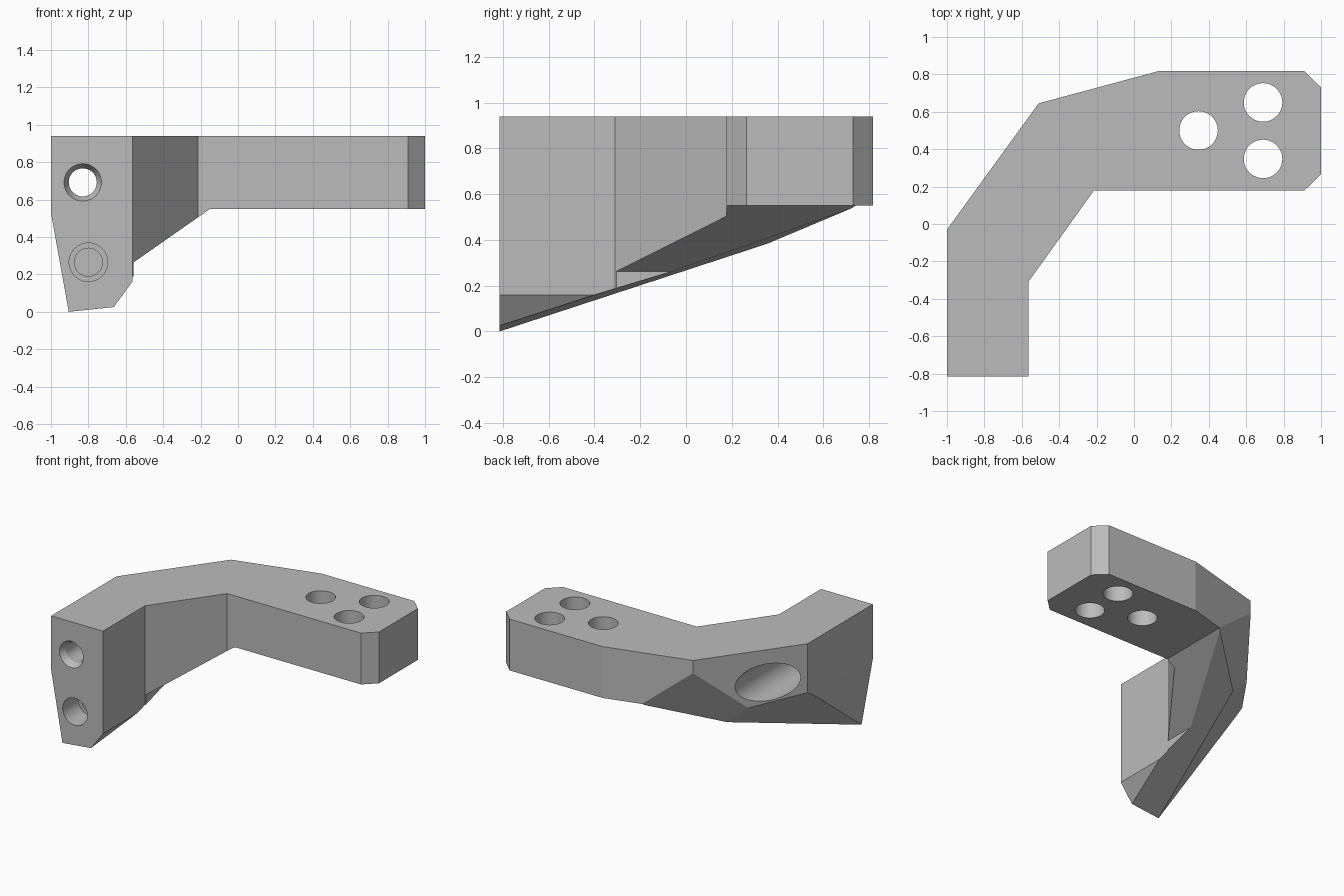
import bpy, bmesh, math
from mathutils import Matrix

cube = bpy.data.objects.get("Cube")
if cube:
    bpy.data.objects.remove(cube, do_unlink=True)

grey = bpy.data.materials.new("plain_grey")
grey.use_nodes = True
grey.diffuse_color = (0.5, 0.5, 0.5, 1)
grey.node_tree.nodes["Principled BSDF"].inputs["Base Color"].default_value = (0.5, 0.5, 0.5, 1)


def make_object(name, bm):
    bmesh.ops.recalc_face_normals(bm, faces=bm.faces)
    mesh = bpy.data.meshes.new(name)
    bm.to_mesh(mesh)
    bm.free()
    mesh.materials.append(grey)
    obj = bpy.data.objects.new(name, mesh)
    bpy.context.collection.objects.link(obj)
    return obj


def prism(name, outline, low, high, along_y=False, top=None):
    """Extrude an outline along z (or y); top(x, y) can slope the upper end."""
    bm = bmesh.new()
    put = (lambda a, b, c: (a, c, b)) if along_y else (lambda a, b, c: (a, b, c))
    lower = [bm.verts.new(put(a, b, low)) for a, b in outline]
    upper = [bm.verts.new(put(a, b, top(a, b) if top else high)) for a, b in outline]
    bm.faces.new(lower)
    bm.faces.new(upper)
    for i in range(len(outline)):
        j = (i + 1) % len(outline)
        bm.faces.new((lower[i], lower[j], upper[j], upper[i]))
    return make_object(name, bm)


def bore(name, center, steps, axis):
    """Turned cutter: steps are (radius, distance along the axis)."""
    bm = bmesh.new()
    count = 48
    rings = []
    for radius, d in steps:
        rings.append([bm.verts.new((radius * math.cos(2 * math.pi * k / count),
                                    radius * math.sin(2 * math.pi * k / count), d))
                      for k in range(count)])
    bm.faces.new(rings[0])
    bm.faces.new(rings[-1])
    for a, b in zip(rings, rings[1:]):
        for k in range(count):
            n = (k + 1) % count
            bm.faces.new((a[k], a[n], b[n], b[k]))
    turn = Matrix.Rotation(-math.pi / 2, 4, 'X') if axis == 'Y' else Matrix()
    bm.transform(Matrix.Translation(center) @ turn)
    return make_object(name, bm)


def combine(target, tool, operation):
    tool.hide_render = True
    mod = target.modifiers.new("cut", 'BOOLEAN')
    mod.operation, mod.solver, mod.object = operation, 'EXACT', tool
    bpy.ops.object.select_all(action='DESELECT')
    bpy.context.view_layer.objects.active = target
    target.select_set(True)
    bpy.ops.object.modifier_apply(modifier=mod.name)
    bpy.data.objects.remove(tool, do_unlink=True)


# Bent arm in plan
plan = [(-1, -0.815), (-0.565, -0.815), (-0.565, -0.31), (-0.215, 0.178),
        (0.91, 0.178), (1, 0.265), (1, 0.73), (0.91, 0.817), (0.13, 0.817),
        (-0.51, 0.645), (-1, -0.03)]
bracket = prism("bent_bracket", plan, -0.1, 0.94)

# Lower outline seen along the depth
elevation = [(-1.036, 0.73), (-0.905, 0.0), (-0.665, 0.025), (-0.56, 0.167),
             (-0.56, 0.263), (-0.15, 0.55), (1.1, 0.55), (1.1, 1.1), (-1.036, 1.1)]
combine(bracket, prism("elevation_tool", elevation, -1.2, 1.2, along_y=True), 'INTERSECT')

# Sloping underside, outer underside bevel and elbow bevel
area = [(-1.3, -1.1), (-0.15, -1.1), (-0.15, 1.1), (-1.3, 1.1)]
slopes = [lambda x, y: 0.104 * (x + 0.905) + 0.3 * (y + 0.815),
          lambda x, y: -1.028 * (x + 0.905) + 0.6 * (y + 0.815),
          lambda x, y: 0.382 - 1.34 * (x + 0.6) + 1.97 * (y - 0.35)]
for slope in slopes:
    combine(bracket, prism("slope_tool", area, -5, 0, top=slope), 'DIFFERENCE')

# Three mounting holes
for x, y in [(0.345, 0.5), (0.69, 0.65), (0.69, 0.348)]:
    combine(bracket, bore("mount_hole", (x, y, 0), [(0.103, 0.3), (0.103, 1.2)], 'Z'), 'DIFFERENCE')

# Through hole with front countersink and wide rear bore
through = [(0.1, -1), (0.1, -0.815), (0.075, -0.77), (0.075, -0.4), (0.14, -0.4), (0.14, 0.9)]
combine(bracket, bore("through_hole", (-0.83, 0, 0.692), through, 'Y'), 'DIFFERENCE')

# Stepped blind hole
blind = [(0.103, -1), (0.103, -0.63), (0.075, -0.63), (0.075, -0.5)]
combine(bracket, bore("blind_hole", (-0.8, 0, 0.265), blind, 'Y'), 'DIFFERENCE')

bracket.data.materials.clear()
bracket.data.materials.append(grey)
for face in bracket.data.polygons:
    face.material_index = 0
bpy.ops.object.select_all(action='DESELECT')
bpy.context.view_layer.objects.active = bracket
bracket.select_set(True)
bpy.ops.object.shade_smooth_by_angle(angle=math.radians(9))
